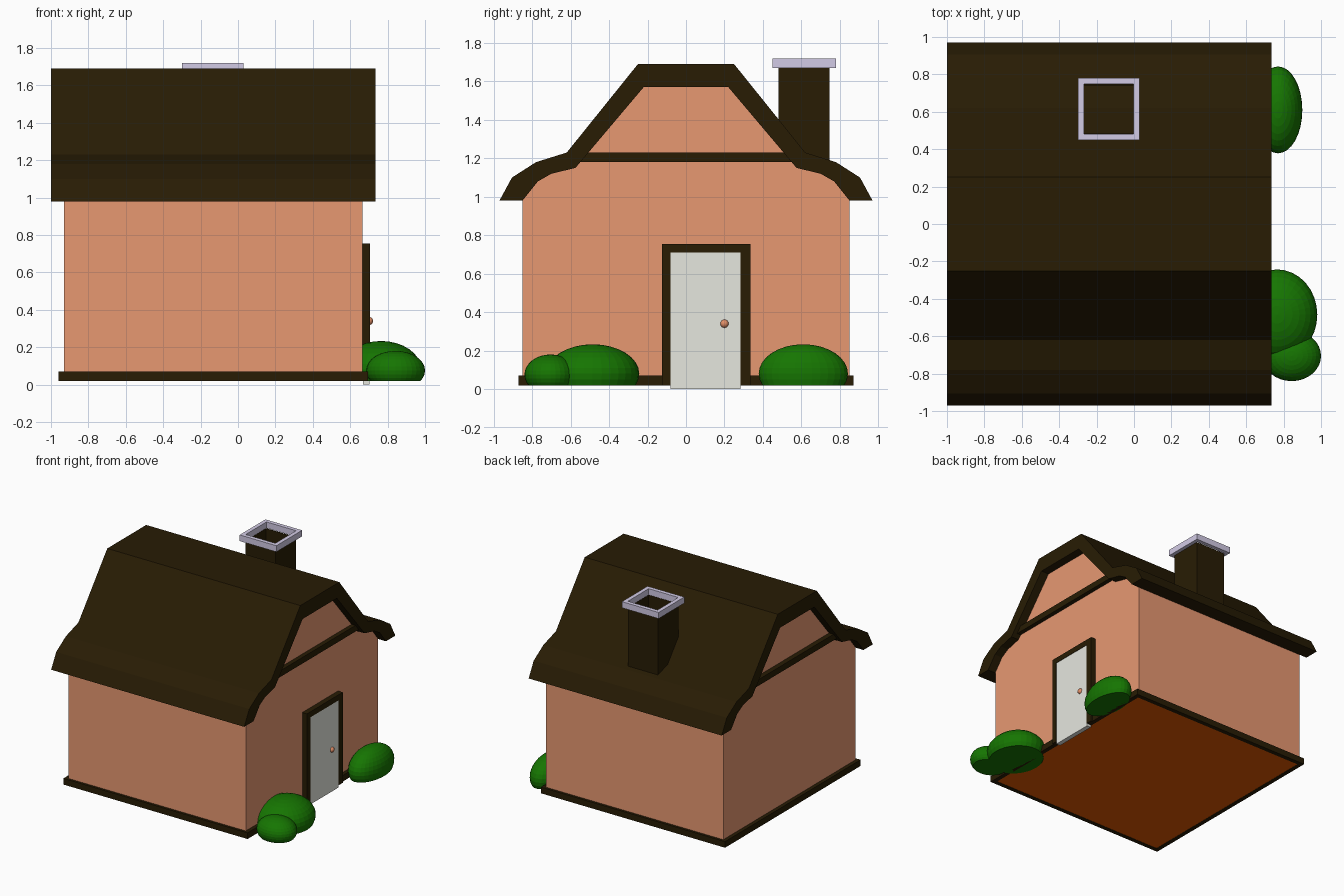
import bpy, bmesh
from mathutils import Matrix

if "Cube" in bpy.data.objects:
    bpy.data.objects.remove(bpy.data.objects["Cube"])


def material(name, rgb):
    m = bpy.data.materials.new(name)
    m.diffuse_color = (*rgb, 1)
    m.use_nodes = True
    m.node_tree.nodes["Principled BSDF"].inputs["Base Color"].default_value = m.diffuse_color
    return m


WALL = material("terracotta plaster", (0.80, 0.314, 0.167))
WOOD = material("dark brown", (0.021, 0.0115, 0.0012))
DOOR = material("pale grey", (0.79, 0.80, 0.74))
CAP = material("lavender stone", (0.65, 0.60, 0.79))
BUSH = material("leaf green", (0.008, 0.18, 0.0005))
FLOOR = material("rust orange", (0.76, 0.10, 0.0))
KNOB = material("copper", (0.78, 0.28, 0.14))


def finish(name, bm, mat):
    bmesh.ops.recalc_face_normals(bm, faces=bm.faces)
    me = bpy.data.meshes.new(name)
    bm.to_mesh(me)
    bm.free()
    me.materials.append(mat)
    ob = bpy.data.objects.new(name, me)
    bpy.context.collection.objects.link(ob)
    return ob


def prism(name, profile, x0, x1, mat):
    """Extrude a closed (y, z) profile along x."""
    bm = bmesh.new()
    face = bm.faces.new([bm.verts.new((x0, y, z)) for y, z in profile])
    ext = bmesh.ops.extrude_face_region(bm, geom=[face], use_keep_orig=True)["geom"]
    verts = [v for v in ext if isinstance(v, bmesh.types.BMVert)]
    bmesh.ops.translate(bm, verts=verts, vec=(x1 - x0, 0, 0))
    return finish(name, bm, mat)


def box(name, x0, x1, y0, y1, z0, z1, mat):
    return prism(name, [(y0, z0), (y1, z0), (y1, z1), (y0, z1)], x0, x1, mat)


def ring(name, x0, x1, y0, y1, z0, z1, w, mat):
    """Rectangular frame lying flat, with border width w."""
    bm = bmesh.new()
    loops = []
    for d, z in ((0, z0), (0, z1), (w, z1), (w, z0)):
        loops.append([bm.verts.new(p) for p in (
            (x0 + d, y0 + d, z), (x1 - d, y0 + d, z),
            (x1 - d, y1 - d, z), (x0 + d, y1 - d, z))])
    for i in range(4):
        a, b = loops[i], loops[(i + 1) % 4]
        for j in range(4):
            k = (j + 1) % 4
            bm.faces.new((a[j], a[k], b[k], b[j]))
    return finish(name, bm, mat)


def ball(name, centre, radii, mat, cut=None, seg=32):
    """Ellipsoid, optionally cut flat at height cut."""
    bm = bmesh.new()
    bmesh.ops.create_uvsphere(bm, u_segments=seg, v_segments=seg // 2, radius=1,
                              matrix=Matrix.Translation(centre) @ Matrix.Diagonal((*radii, 1)))
    if cut is not None:
        bmesh.ops.bisect_plane(bm, geom=bm.verts[:] + bm.edges[:] + bm.faces[:],
                               plane_co=(0, 0, cut), plane_no=(0, 0, -1), clear_outer=True)
        bmesh.ops.holes_fill(bm, edges=[e for e in bm.edges if e.is_boundary])
    return finish(name, bm, mat)


def mirrored(half):
    return half + [(-y, z) for y, z in reversed(half)]


# Roof: thick curved-eave gambrel shell; walls fill its inner outline
outer = mirrored([(-0.97, 0.98), (-0.905, 1.10), (-0.78, 1.18), (-0.62, 1.23), (-0.25, 1.69)])
inner = mirrored([(-0.85, 0.98), (-0.77, 1.08), (-0.70, 1.12), (-0.575, 1.15), (-0.22, 1.57)])
prism("roof", outer + inner[::-1], -1.0, 0.735, WOOD)
prism("walls", [(-0.85, 0.03)] + inner + [(0.85, 0.03)], -0.93, 0.665, WALL)

# Gable beams on both ends
beam = [(-0.55, 1.18), (0.55, 1.18), (0.51, 1.23), (-0.51, 1.23)]
prism("gable_beam_right", beam, 0.65, 0.70, WOOD)
prism("gable_beam_left", beam, -0.97, -0.92, WOOD)

# Base skirting and floor underside
ring("base_skirting", -0.96, 0.695, -0.87, 0.87, 0.02, 0.07, 0.035, WOOD)
box("floor", -0.93, 0.665, -0.84, 0.84, 0.022, 0.035, FLOOR)

# Door, its frame and knob
box("door", 0.667, 0.704, -0.08, 0.283, 0.0, 0.71, DOOR)
prism("door_frame", [(-0.125, 0.02), (-0.125, 0.755), (0.335, 0.755), (0.335, 0.02),
                     (0.283, 0.02), (0.283, 0.71), (-0.08, 0.71), (-0.08, 0.02)],
      0.66, 0.707, WOOD)
knob = ball("door_knob", (0.70, 0.20, 0.34), (0.022, 0.022, 0.022), KNOB, seg=16)
knob.data.shade_smooth()

# Hollow chimney with a stone rim
ring("chimney", -0.27, 0.0, 0.48, 0.745, 1.10, 1.67, 0.004, WOOD)
ring("chimney_rim", -0.30, 0.03, 0.45, 0.78, 1.67, 1.72, 0.032, CAP)

# Bushes beside the door, flat underneath
for name, c, r in (
        ("bush_large", (0.765, -0.485, 0.08), (0.215, 0.242, 0.153)),
        ("bush_small", (0.843, -0.705, 0.075), (0.157, 0.135, 0.105)),
        ("bush_right", (0.77, 0.61, 0.08), (0.13, 0.232, 0.153))):
    ball(name, c, r, BUSH, cut=0.02)
